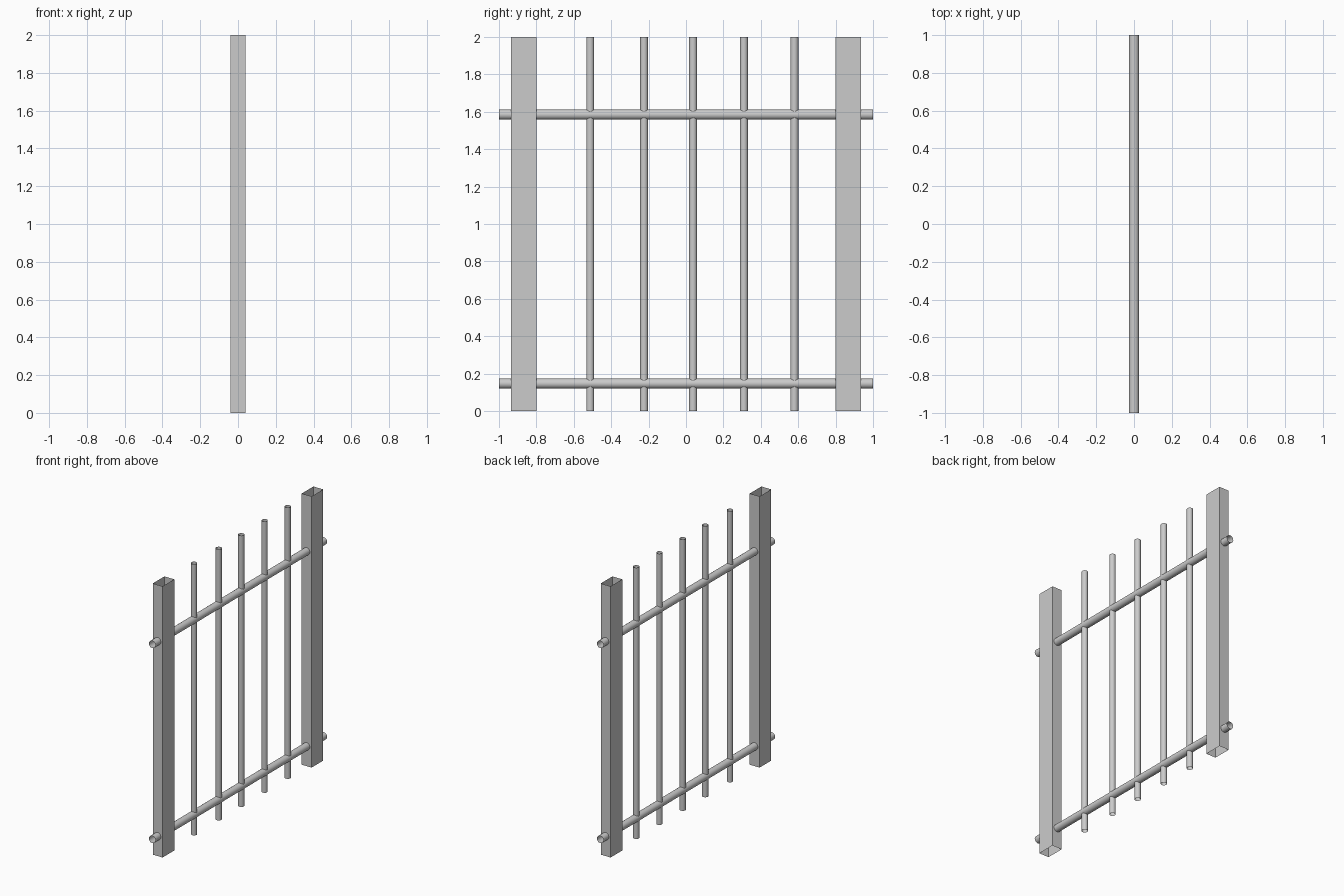
import bpy
import math

if "Cube" in bpy.data.objects:
    bpy.data.objects.remove(bpy.data.objects["Cube"])


def tube(name, radius, length, loc, rot=(0, 0, 0), sides=24, smooth=True):
    """Open-ended thin-walled tube along its local z axis."""
    bpy.ops.mesh.primitive_cylinder_add(
        vertices=sides, radius=radius, depth=length,
        end_fill_type='NOTHING', location=loc, rotation=rot)
    ob = bpy.context.object
    ob.name = name
    if smooth:
        bpy.ops.object.shade_smooth_by_angle(angle=math.radians(40))
    return ob


# Square hollow posts, open at top and bottom
for side, y in (("left", -0.868), ("right", 0.868)):
    post = tube(f"{side}_post", math.sqrt(0.5), 2, (0, y, 1), sides=4, smooth=False)
    # turn the four corners to align with the axes, then size the section
    for v in post.data.vertices:
        v.co.x = math.copysign(0.04, v.co.x + v.co.y)
        v.co.y = 0
    for v, (sx, sy) in zip(post.data.vertices,
                           [c for c in ((1, 1), (1, -1), (-1, -1), (-1, 1)) for _ in (0, 1)]):
        v.co.x, v.co.y = 0.04 * sx, 0.068 * sy
    post.data.update()

# Horizontal rails running through the posts
for name, z in (("lower_rail", 0.147), ("upper_rail", 1.585)):
    tube(name, 0.027, 2, (0, 0, z), (math.pi / 2, 0, 0))

# Vertical bars
for i, y in enumerate((-0.512, -0.224, 0.038, 0.31, 0.58), 1):
    tube(f"bar_{i}", 0.021, 2, (0, y, 1))
